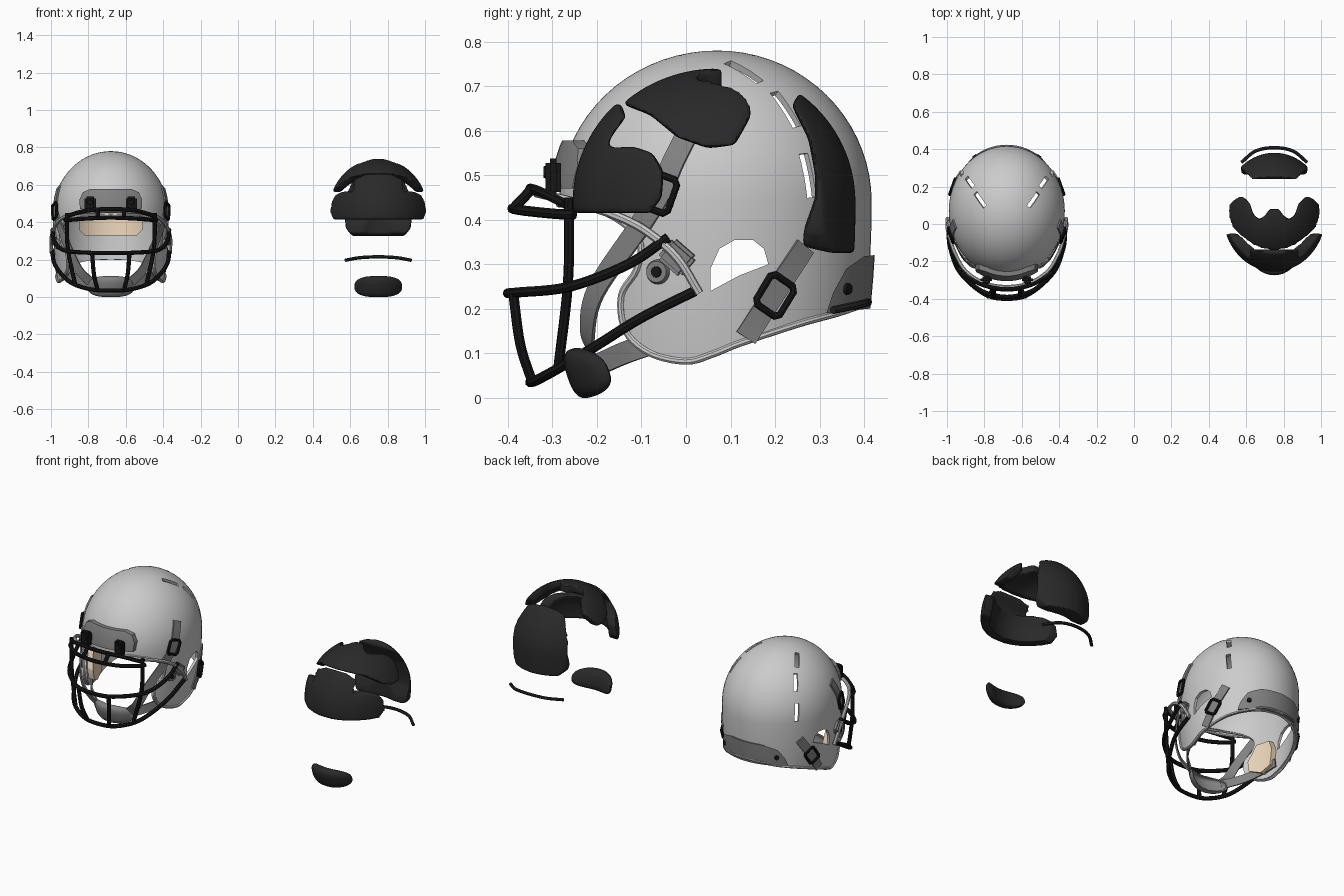
import bpy, bmesh, math
from mathutils import Vector, Matrix

if "Cube" in bpy.data.objects:
    bpy.data.objects.remove(bpy.data.objects["Cube"])

HX, PX = -0.68, 0.75                       # helmet and loose padding centres
CY, CZ, A, BF, BB, C = 0.07, 0.44, 0.31, 0.355, 0.347, 0.34

def mat(name, col):
    m = bpy.data.materials.new(name)
    m.diffuse_color = (*col, 1)
    m.use_nodes = True
    m.node_tree.nodes["Principled BSDF"].inputs["Base Color"].default_value = m.diffuse_color
    return m
BLACK, FOAM, TAN = mat("black", (.008, .008, .008)), mat("foam", (.022, .022, .022)), mat("lining", (.85, .68, .5))
DARK = mat("dark_grey", (.22, .22, .22))

def obj(name, bm, x=0, m=None):
    bmesh.ops.recalc_face_normals(bm, faces=bm.faces)
    me = bpy.data.meshes.new(name)
    bm.to_mesh(me)
    bm.free()
    o = bpy.data.objects.new(name, me)
    bpy.context.collection.objects.link(o)
    o.location.x = x
    if m: me.materials.append(m)
    return o

def bake(o):
    dg = bpy.context.evaluated_depsgraph_get()
    me = bpy.data.meshes.new_from_object(o.evaluated_get(dg))
    o.modifiers.clear()
    o.data = me

def cut(o, c, op='INTERSECT'):
    b = o.modifiers.new("cut", 'BOOLEAN')
    b.operation, b.object, b.solver = op, c, 'EXACT'
    bake(o)
    bpy.data.objects.remove(c)

def smooth(p, n=6):
    p = [Vector(q) for q in p]
    e = [2*p[0]-p[1]] + p + [2*p[-1]-p[-2]]
    out = []
    for i in range(1, len(e)-2):
        a, b, c, d = e[i-1:i+3]
        for k in range(n):
            t = k/n
            out.append(.5*(2*b + (c-a)*t + (2*a-5*b+4*c-d)*t*t + (3*b-a-3*c+d)*t**3))
    return out + [p[-1]]

def prism(pts, axis, lo, hi):
    f = {'x': lambda p, h: (h, p[0], p[1]), 'y': lambda p, h: (p[0], h, p[1]), 'z': lambda p, h: (p[0], p[1], h)}[axis]
    bm = bmesh.new()
    lows, highs = [[bm.verts.new(f(p, h)) for p in pts] for h in (lo, hi)]
    bm.faces.new(lows)
    bm.faces.new(highs)
    for i in range(len(pts)):
        j = (i+1) % len(pts)
        bm.faces.new((lows[i], lows[j], highs[j], highs[i]))
    return obj("cutter", bm)

# Head form: ellipsoid dome on a slightly tapering skirt, offset by d
def ring(z, d):
    if z >= CZ: return math.sqrt(max(0, 1-((z-CZ)/(C+d))**2))
    return 1 - .1*((CZ-z)/.4)**2

def head(d, zb):
    bm, rings, n = bmesh.new(), [], 72
    zs = [zb+(CZ-zb)*i/8 for i in range(9)] + [CZ+(C+d)*math.sin(math.pi/2*i/18) for i in range(1, 18)]
    for z in zs:
        r = ring(z, d)
        row = []
        for k in range(n):
            t = 2*math.pi*k/n
            s = math.sin(t)
            row.append(bm.verts.new(((A+d)*r*math.cos(t), CY+((BB if s > 0 else BF)+d)*r*s, z)))
        rings.append(row)
    for a, b in zip(rings, rings[1:]):
        for k in range(n):
            bm.faces.new((a[k], a[(k+1) % n], b[(k+1) % n], b[k]))
    bm.faces.new(rings[0])
    top = bm.verts.new((0, CY, CZ+C+d))
    for k in range(n):
        bm.faces.new((rings[-1][k], rings[-1][(k+1) % n], top))
    return obj("head", bm)

def layer(name, d0, d1, cutters, x, m=None, soft=False):
    o = head(d1, 0)
    cut(o, head(d0, -.05), 'DIFFERENCE')
    for c in cutters: cut(o, c)
    if soft:
        r = o.modifiers.new("remesh", 'REMESH')
        r.mode, r.voxel_size = 'VOXEL', .008
        s = o.modifiers.new("soft", 'SMOOTH')
        s.factor, s.iterations = .5, 8
        bake(o)
    o.name, o.location.x = name, x
    o.data.materials.clear()
    if m: o.data.materials.append(m)
    return o

def surf(y, z, s=1, d=0):
    r, b = ring(z, d), (BB if y > CY else BF)+d
    return Vector((s*(A+d)*r*math.sqrt(max(0, 1-((y-CY)/(b*r))**2)), y, z))

def normal(p):
    b = BB if p.y > CY else BF
    return Vector((p.x/A**2, (p.y-CY)/b**2, max(0, p.z-CZ)/C**2)).normalized()

def frame(p, along):
    n = normal(p)
    t = (along - n*along.dot(n)).normalized()
    return Matrix.Translation(p) @ Matrix((t.cross(n), t, n)).transposed().to_4x4()

def box(name, M, size, x=0, m=None, bev=0):
    bm = bmesh.new()
    bmesh.ops.create_cube(bm, size=1, matrix=M @ Matrix.Diagonal((*size, 1)))
    if bev: bmesh.ops.bevel(bm, geom=bm.edges[:], offset=bev, segments=2, affect='EDGES')
    return obj(name, bm, x, m)

def disc(name, M, r, h, m=None):
    bm = bmesh.new()
    bmesh.ops.create_cone(bm, cap_ends=True, segments=20, radius1=r, radius2=r*.85, depth=h, matrix=M)
    return obj(name, bm, HX, m)

def tube(name, pts, r, x, m=None, cyclic=False):
    cu = bpy.data.curves.new(name, 'CURVE')
    cu.dimensions, cu.bevel_depth, cu.bevel_resolution, cu.use_fill_caps = '3D', r, 2, True
    sp = cu.splines.new('POLY')
    sp.points.add(len(pts)-1)
    for q, p in zip(sp.points, pts): q.co = (*p, 1)
    sp.use_cyclic_u = cyclic
    c = bpy.data.objects.new(name, cu)
    bpy.context.collection.objects.link(c)
    me = bpy.data.meshes.new_from_object(c.evaluated_get(bpy.context.evaluated_depsgraph_get()))
    bpy.data.objects.remove(c)
    o = bpy.data.objects.new(name, me)
    bpy.context.collection.objects.link(o)
    o.location.x = x
    me.materials.clear()
    if m: me.materials.append(m)

def both(p):                                # mirror a half path ending at x = 0
    return smooth(p + [(-q[0], q[1], q[2]) for q in p[-2::-1]])

def strap(name, pts, w):
    pts = smooth(pts)
    bm, prev = bmesh.new(), None
    for i, p in enumerate(pts):
        t = (pts[min(i+1, len(pts)-1)]-pts[max(i-1, 0)]).normalized()
        s = t.cross(normal(p)).normalized()*w/2
        row = [bm.verts.new(p-s), bm.verts.new(p+s)]
        if prev: bm.faces.new((*prev, row[1], row[0]))
        prev = row
    o = obj(name, bm, HX, DARK)
    o.modifiers.new("thick", 'SOLIDIFY').thickness = .008
    bake(o)

# Shell with face opening, ear holes and vents
edge = [(-.24, .435), (-.165, .408), (-.105, .355), (-.11, .29), (-.145, .23), (-.135, .15), (-.08, .1),
        (0, .082), (.06, .098), (.12, .122), (.25, .165)]
side = [(p.x, p.y) for p in smooth([(y, z, 0) for y, z in edge])]
shell = layer("shell", -.016, 0, [prism([(-.5, .435)]+side+[(.5, .23), (.5, .9), (-.5, .9)], 'x', -.5, .5)], 0)
ear = [(.055, .24), (.055, .29), (.075, .335), (.11, .355), (.15, .355), (.175, .335), (.185, .3), (.12, .275)]
cut(shell, prism(ear, 'x', -.5, .5), 'DIFFERENCE')
for s in (1, -1):
    v = [surf(y, z, s) for y, z in ((.13, .735), (.225, .65), (.275, .5))]
    for p, t in zip(v, (v[1]-v[0], v[2]-v[0], v[2]-v[1])):
        cut(shell, box("slot", frame(p, t), (.024, .1, .1)), 'DIFFERENCE')
shell.location.x = HX

# Edge trim
line = [(-.2845, .435), (-.278, .435), (-.262, .435)] + edge + [(.34, .19), (.385, .205), (.406, .212)]
half = [surf(y, z) for y, z in line]
half[0].x = half[-1].x = 0
for s in (1, -1):
    tube("edge_trim", smooth([(p.x*s, p.y, p.z) for p in half], 5), .008, HX)

# Bumpers
plate = [(-.165, .47), (.165, .47), (.168, .52), (.15, .56), (.11, .578), (-.11, .578), (-.15, .56), (-.168, .52)]
layer("front_bumper", -.002, .022, [prism(plate, 'y', -.5, -.1)], HX, DARK)
layer("rear_bumper", -.002, .01, [prism([(.315, .19), (.33, .235), (.36, .29), (.4, .318), (.5, .33), (.5, .21)], 'x', -.5, .5)], HX, DARK)
tube("rear_bumper_lip", both([(.175, .335, .197), (.1, .392, .21), (0, .408, .215)]), .01, HX, DARK)

# Lining inside the shell
layer("rear_lining", -.05, -.017, [prism([(-.17, .36), (-.14, .33), (.14, .33), (.17, .36), (.17, .41), (.13, .43), (-.13, .43), (-.17, .41)], 'y', .1, .5)], HX, TAN)
jaw = [(-.1, .2), (-.09, .14), (-.02, .11), (.04, .14), (.045, .24), (.02, .3), (-.06, .3)]
layer("jaw_lining", -.05, -.017, [prism(jaw, 'x', -.5, .5)], HX, TAN)

# Face guard bars
R = .0115
tube("guard_middle_bar", both([(.312, -.04, .36), (.302, -.13, .3), (.25, -.26, .25), (.12, -.375, .237), (0, -.4, .235)]), R, HX, BLACK)
tube("guard_lower_bar", both([(.312, .02, .24), (.302, -.1, .18), (.26, -.2, .118), (.2, -.28, .07), (.1, -.335, .04), (0, -.35, .035)]), R, HX, BLACK)
tube("guard_brow_bar", both([(.245, -.25, .412), (.22, -.29, .413), (.13, -.36, .42), (0, -.39, .425)]), R, HX, BLACK)
tube("guard_top_bar", both([(.23, -.27, .435), (.13, -.325, .462), (0, -.35, .47)]), R, HX, BLACK)
tube("guard_frame", both([(.317, .03, .235), (.318, -.02, .315), (.3, -.09, .375), (.275, -.16, .41), (.22, -.25, .44),
     (.12, -.315, .455), (0, -.335, .46)]), .01, HX)

for s in (1, -1):
    tube("guard_side_post", smooth([(s*.235, -.262, .45), (s*.23, -.265, .26), (s*.19, -.287, .065)]), R, HX, BLACK)
    tube("guard_front_post", smooth([(s*.1, -.388, .235), (s*.09, -.372, .12), (s*.07, -.345, .035)]), R, HX, BLACK)
    tube("guard_brow_post", [(s*.07, -.388, .425), (s*.07, -.345, .47)], R, HX, BLACK)
    # Clips and screws
    p = Vector((s*.11, -.298, .495))
    box("brow_clip", Matrix.Translation(p), (.06, .035, .085), HX, BLACK, .01)
    disc("brow_screw", Matrix.Translation(p+Vector((0, -.018, .012))) @ Matrix.Rotation(math.pi/2, 4, 'X'), .015, .008, BLACK)
    q = surf(-.02, .315, s, .008)
    box("side_clip", frame(q, Vector((0, .6, -.5))), (.06, .07, .028), HX, DARK, .008)
    for y, z, d in ((-.065, .283, .028), (.36, .245, .0)):
        M = frame(surf(y, z, s, .008), Vector((0, 0, 1)))
        if d: disc("clip_plate", M, d, .012, DARK)
        disc("screw", M @ Matrix.Translation((0, 0, .004)), .014, .01, BLACK)
    # Chin straps and buckles
    upper = [surf(y, z, s, .01) for y, z in ((-.11, .38), (-.06, .46), (-.03, .53), (0, .59))]
    strap("upper_strap", [(s*.11, -.21, .08), (s*.17, -.225, .14), (s*.22, -.205, .24)]+upper, .05)
    strap("lower_strap", [(s*.11, -.21, .07), (s*.2, -.13, .105), surf(-.03, .135, s, -.025), surf(.06, .15, s, -.025)], .05)
    strap("lower_strap_end", [surf(y, z, s, .008) for y, z in ((.135, .135), (.2, .235), (.27, .34))], .05)
    for y, z, t in ((-.06, .46, Vector((0, .3, .8))), (.2, .23, Vector((0, .55, .8)))):
        M = frame(surf(y, z, s, .012), t)
        tube("buckle", [M @ Vector((a, b, 0)) for a, b in
             ((-.033, -.03), (-.024, -.04), (.024, -.04), (.033, -.03), (.033, .03), (.024, .04), (-.024, .04), (-.033, .03))],
             .0085, HX, BLACK, True)

# Chin cup on the helmet and loose chin pad
def chin(name, x, k, m, hollow):
    bm = bmesh.new()
    bmesh.ops.create_uvsphere(bm, u_segments=36, v_segments=20, radius=1)
    if hollow:
        bmesh.ops.delete(bm, geom=[v for v in bm.verts if v.co.y > .25], context='VERTS')
    for v in bm.verts:
        a, b, c = (math.copysign(abs(t)**.75, t) for t in v.co)
        X = a*.125*k
        v.co = (X, -.236+b*.03*k-c*.018+X*X*3.4, .056+c*.055+b*.008)
    o = obj(name, bm, x, m)
    if hollow:
        o.modifiers.new("thick", 'SOLIDIFY').thickness = .008
        bake(o)
chin("chin_cup", HX, 1, DARK, True)
chin("chin_pad", PX, 1.02, FOAM, False)

# Loose foam pads
front = [(-.4, .415), (-.08, .415), (-.054, .45), (-.05, .51), (-.075, .55), (-.12, .565), (-.18, .56), (-.165, .59), (-.135, .63),
         (-.145, .66), (-.19, .68), (-.4, .68)]
layer("front_pad", -.085, -.03, [prism(front, 'x', -.5, .5)], PX, FOAM, True)
crown = [(-.145, .66), (-.15, .8), (.15, .8), (.145, .63), (.11, .568), (.05, .56), (-.02, .585), (-.08, .635)]
w = [(.3, .15), (.17, .15), (.13, .11), (.11, .05), (.08, .025), (.05, .045), (.025, .08)]
top = [(-.3, -.3), (.3, -.3)] + w + [(-a, b) for a, b in reversed(w)]
layer("crown_pad", -.085, -.04, [prism(crown, 'x', -.5, .5), prism(top, 'z', .3, 1)], PX, FOAM, True)
back = [(-.14, .325), (.14, .325), (.175, .37), (.185, .55), (.17, .64), (.12, .69), (-.12, .69), (-.17, .64), (-.185, .55), (-.175, .37)]
bside = [(.5, .75), (.26, .7), (.238, .655), (.275, .58), (.29, .5), (.29, .45), (.265, .38), (.262, .34), (.36, .318), (.5, .3)]
layer("back_pad", -.13, -.036, [prism(back, 'y', .12, .5), prism(bside, 'x', -.5, .5)], PX, FOAM, True)
tube("rear_strip", both([(.175, .33, .197), (.1, .39, .21), (0, .408, .215)]), .009, PX, FOAM)

# Smooth shading
for o in bpy.context.collection.objects: o.select_set(o.type == 'MESH')
bpy.context.view_layer.objects.active = shell
bpy.ops.object.shade_smooth_by_angle(angle=math.radians(35))
